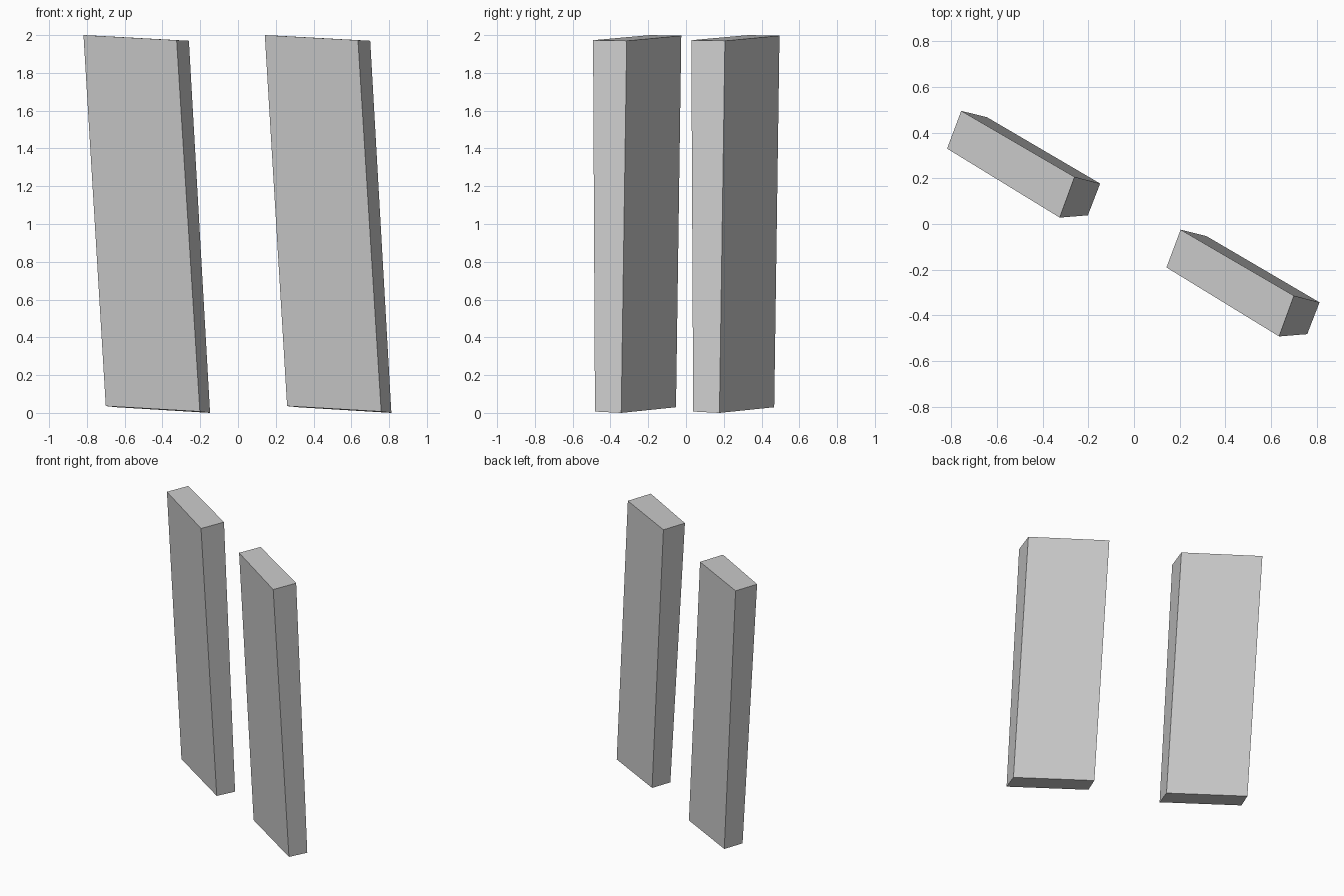
import bpy, bmesh

if "Cube" in bpy.data.objects:
    bpy.data.objects.remove(bpy.data.objects["Cube"])

# Cross-sections of one leaning slab, thicker at the top (counter-clockwise from above)
BOTTOM = [(-0.70, 0.333, 0.036), (-0.202, 0.038, 0.007), (-0.148, 0.177, 0.0), (-0.643, 0.467, 0.03)]
TOP = [(-0.818, 0.33, 2.0), (-0.325, 0.028, 1.973), (-0.26, 0.206, 1.97), (-0.756, 0.495, 1.997)]
SPACING = (0.96, -0.52, 0.0)


def loft(name, lower, upper):
    bm = bmesh.new()
    low = [bm.verts.new(p) for p in lower]
    up = [bm.verts.new(p) for p in upper]
    bm.faces.new(low[::-1])
    bm.faces.new(up)
    n = len(low)
    for i in range(n):
        j = (i + 1) % n
        bm.faces.new((low[i], low[j], up[j], up[i]))
    bmesh.ops.recalc_face_normals(bm, faces=bm.faces)
    mesh = bpy.data.meshes.new(name)
    bm.to_mesh(mesh)
    bm.free()
    return mesh


# Two identical slabs sharing one mesh
slab_mesh = loft("slab", BOTTOM, TOP)
for i, name in enumerate(("left_slab", "right_slab")):
    slab = bpy.data.objects.new(name, slab_mesh)
    slab.location = [i * s for s in SPACING]
    bpy.context.collection.objects.link(slab)
